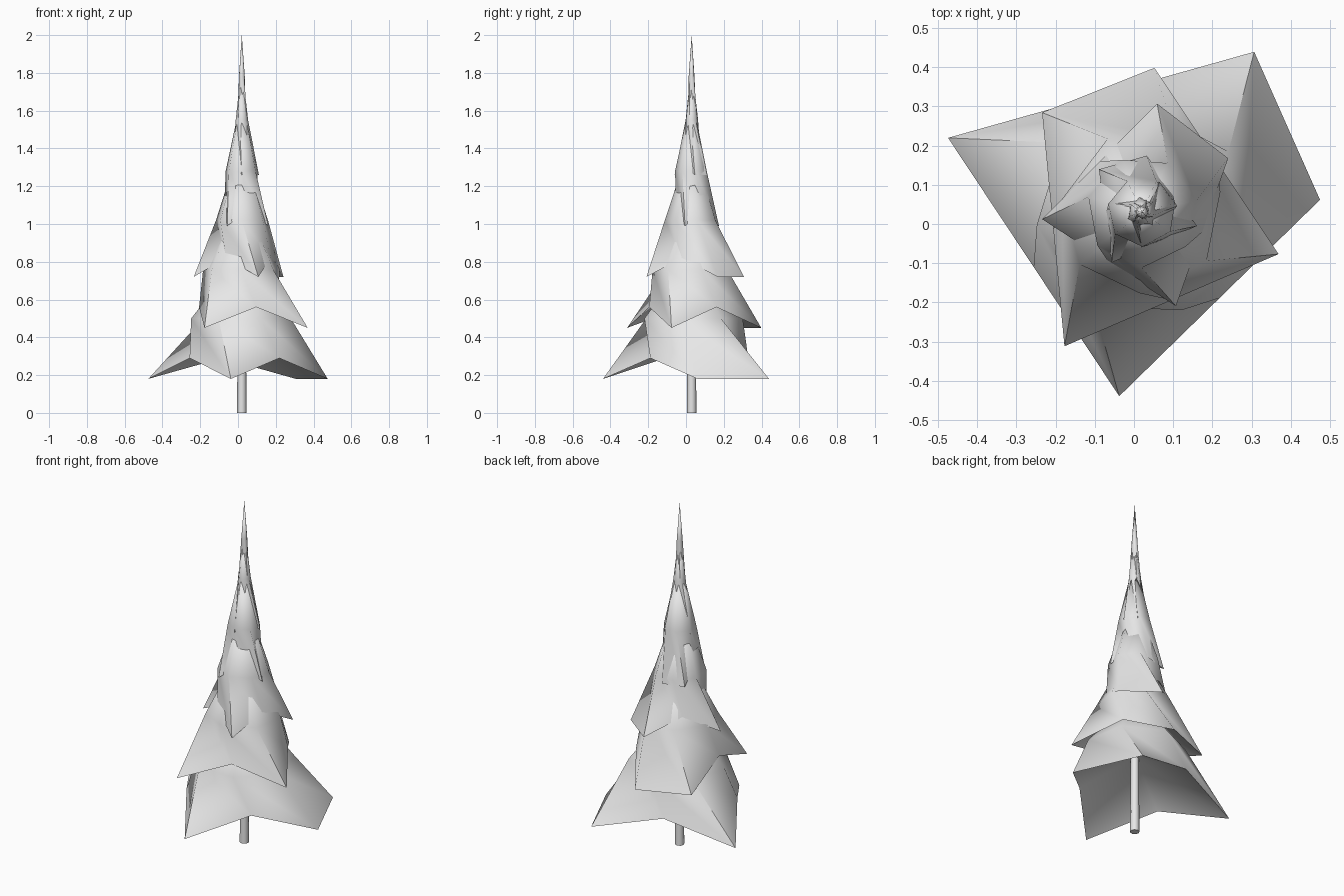
import bpy, bmesh, math
from mathutils import Vector

cube = bpy.data.objects.get("Cube")
if cube:
    bpy.data.objects.remove(cube, do_unlink=True)

grey = bpy.data.materials.new("light_grey")
grey.use_nodes = True
colour = (0.8, 0.8, 0.8, 1)
grey.diffuse_color = colour
grey.node_tree.nodes["Principled BSDF"].inputs["Base Color"].default_value = colour

CENTRE = Vector((0.02, 0.03, 0))
TWIST = 20


def polar(radius, degrees, z):
    a = math.radians(degrees)
    return CENTRE + Vector((radius * math.cos(a), radius * math.sin(a), z))


def finish(name, bm):
    bmesh.ops.recalc_face_normals(bm, faces=bm.faces)
    mesh = bpy.data.meshes.new(name)
    bm.to_mesh(mesh)
    bm.free()
    mesh.materials.append(grey)
    obj = bpy.data.objects.new(name, mesh)
    bpy.context.collection.objects.link(obj)
    bpy.ops.object.select_all(action="DESELECT")
    bpy.context.view_layer.objects.active = obj
    obj.select_set(True)
    bpy.ops.object.shade_smooth_by_angle(angle=math.radians(70))


def branch_tier(name, z, corners, notch, waist, waist_z, tip_z):
    """Ragged skirt: four drooping corners, three raised notches, twisted waist, tip."""
    points = [polar(r, a, z) for r, a in corners]
    hem = []
    for i, p in enumerate(points):
        hem.append(p)
        if i:  # the edge after the first corner stays straight
            q = points[(i + 1) % 4]
            hem.append((p + q) / 2 + Vector((0, 0, notch)))
    bm = bmesh.new()
    low = [bm.verts.new(p) for p in hem]
    high = []
    for p in hem:
        d = p - CENTRE
        angle = math.degrees(math.atan2(d.y, d.x)) - TWIST
        high.append(bm.verts.new(polar(waist, angle, waist_z)))
    tip = bm.verts.new(polar(0, 0, tip_z))
    hollow = bm.verts.new(polar(0, 0, z + 0.28))
    n = len(hem)
    for i in range(n):
        j = (i + 1) % n
        bm.faces.new((low[i], low[j], high[i]))
        bm.faces.new((low[j], high[j], high[i]))
        bm.faces.new((high[i], high[j], tip))
        bm.faces.new((low[j], low[i], hollow))  # hollow underside
    finish(name, bm)


# Branch tiers, evenly spaced and shrinking upward
tiers = [
    ("bottom", [(0.456, 4), (0.5, 55), (0.53, 159), (0.473, 263)], 0.11, 0.27, 0.5, 0.84),
    ("lower", [(0.37, 85), (0.36, 135), (0.395, 240), (0.365, 343)], 0.11, 0.207, 0.76, 1.17),
    ("middle", [(0.26, 32), (0.28, 82), (0.255, 184), (0.255, 290)], 0.1, 0.142, 1.02, 1.45),
    ("upper", [(0.145, 85), (0.155, 135), (0.15, 239), (0.145, 346)], 0.08, 0.088, 1.28, 1.68),
    ("high", [(0.092, 10), (0.09, 60), (0.088, 165), (0.09, 270)], 0.06, 0.034, 1.55, 1.85),
    ("top", [(0.033, 70), (0.033, 130), (0.033, 230), (0.033, 340)], 0.03, 0.016, 1.78, 2.0),
]
for i, (name, *shape) in enumerate(tiers):
    branch_tier(name + "_branches", 0.18 + 0.27 * i, *shape)

# Trunk
bm = bmesh.new()
bmesh.ops.create_cone(bm, cap_ends=True, segments=8, radius1=0.025, radius2=0.02, depth=0.8)
bmesh.ops.translate(bm, verts=bm.verts, vec=CENTRE + Vector((0, 0, 0.4)))
finish("trunk", bm)
